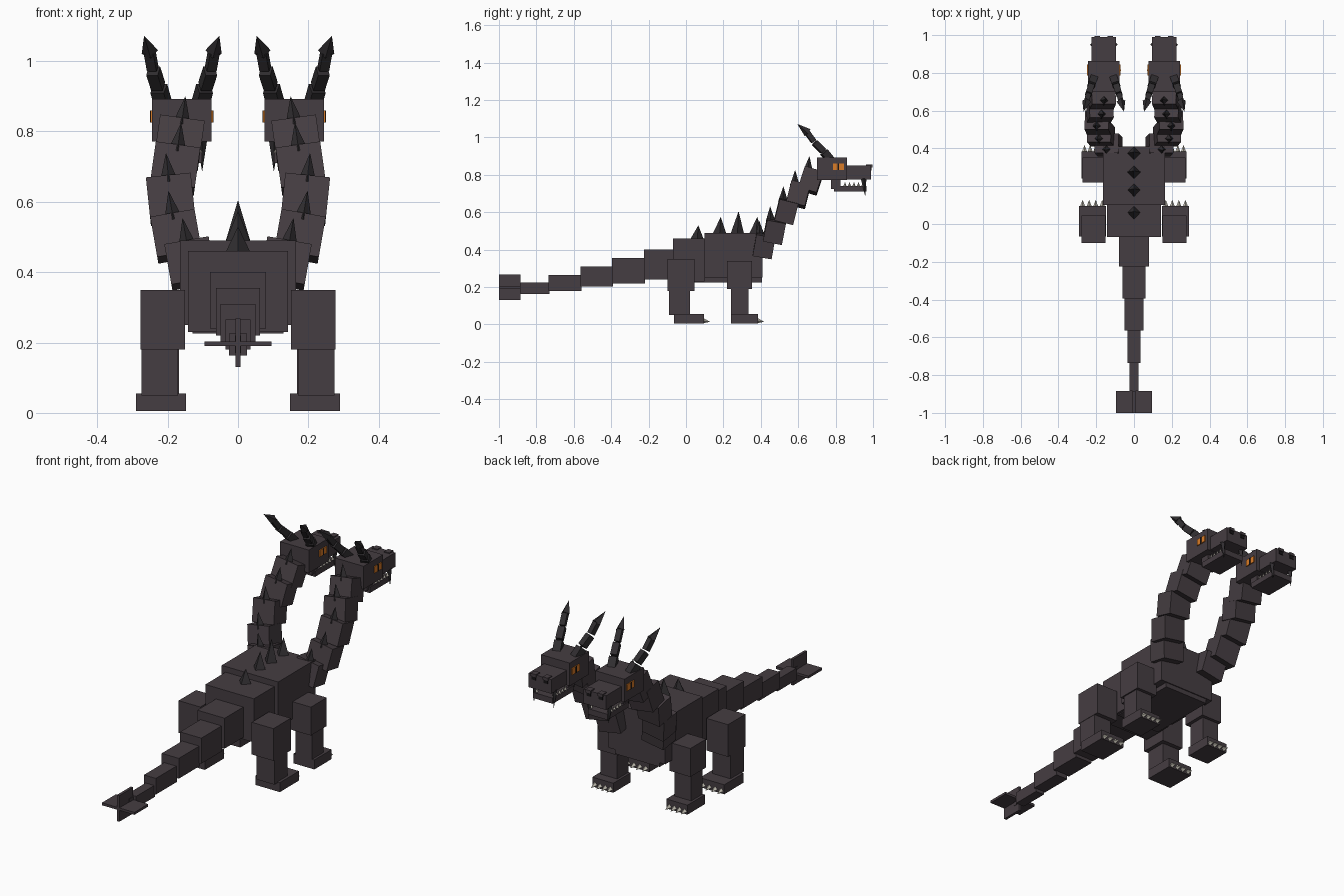
import bpy, bmesh, math
from mathutils import Matrix, Vector

if "Cube" in bpy.data.objects:
    bpy.data.objects.remove(bpy.data.objects["Cube"])


def mat(name, rgb):
    m = bpy.data.materials.new(name)
    m.diffuse_color = (*rgb, 1)
    m.use_nodes = True
    m.node_tree.nodes["Principled BSDF"].inputs["Base Color"].default_value = m.diffuse_color
    return m


HIDE = mat("dark_hide", (0.060, 0.047, 0.054))
HORN = mat("horn_black", (0.030, 0.027, 0.030))
BONE = mat("bone", (0.55, 0.52, 0.45))
EYE = mat("eye_orange", (0.70, 0.20, 0.02))
BLACK = mat("black", (0.008, 0.007, 0.008))


class Part:
    """Collects boxes and spikes into one named mesh, optionally mirrored in x."""

    def __init__(self, name, material, mirror=False):
        self.name, self.material, self.mirror = name, material, mirror
        self.bm = bmesh.new()

    def box(self, x, y, z):
        size = Vector((x[1] - x[0], y[1] - y[0], z[1] - z[0]))
        mid = Vector((x[0] + x[1], y[0] + y[1], z[0] + z[1])) / 2
        return self.tilted(mid, size)

    def tilted(self, mid, size, rot=Matrix.Identity(4)):
        m = Matrix.Translation(mid) @ rot @ Matrix.Diagonal((*size, 1))
        bmesh.ops.create_cube(self.bm, size=1, matrix=m)
        return self

    def spike(self, base, tip, radius):
        base, tip = Vector(base), Vector(tip)
        d = tip - base
        rot = Vector((0, 0, 1)).rotation_difference(d).to_matrix().to_4x4()
        bmesh.ops.create_cone(self.bm, cap_ends=True, segments=4, radius1=radius, radius2=0,
                              depth=d.length, matrix=Matrix.Translation((base + tip) / 2) @ rot)
        return self

    def done(self):
        me = bpy.data.meshes.new(self.name)
        self.bm.to_mesh(me)
        self.bm.free()
        me.materials.append(self.material)
        ob = bpy.data.objects.new(self.name, me)
        bpy.context.collection.objects.link(ob)
        if self.mirror:
            mod = ob.modifiers.new("mirror", 'MIRROR')
            mod.use_mirror_merge = False
        return ob


def sym(w):
    return (-w, w)


# Torso
Part("chest", HIDE).box(sym(.165), (.10, .41), (.25, .49)).done()
Part("hips", HIDE).box(sym(.142), (-.07, .10), (.23, .46)).done()
Part("belly_plate", HIDE).box(sym(.13), (.03, .405), (.225, .255)).done()

# Tail: shrinking blocks, then crossed fins
tail = Part("tail", HIDE)
for y0, y1, w, z0, z1 in [(-.225, -.07, .08, .24, .40), (-.395, -.22, .062, .22, .355),
                          (-.565, -.39, .05, .203, .31), (-.735, -.56, .035, .18, .265),
                          (-.885, -.73, .025, .163, .225), (-.92, -.88, .009, .17, .22)]:
    tail.box(sym(w), (y0, y1), (z0, z1))
tail.done()
Part("tail_fin_upright", HIDE).box(sym(.007), (-1, -.885), (.13, .268)).done()
Part("tail_fin_flat", HIDE).box(sym(.095), (-1, -.885), (.19, .203)).done()

# Back spikes
back = Part("back_spikes", HORN)
for y, z, top in [(.06, .455, .53), (.18, .485, .575), (.275, .485, .605), (.375, .485, .575)]:
    back.spike((0, y, z), (0, y + .006, top), .036)
back.done()

# Legs, feet and claws
leg = Part("hind_legs", HIDE, True)
leg.box((.15, .277), (-.10, .045), (.18, .35))
leg.box((.17, .275), (-.09, .022), (.05, .185)).done()
Part("hind_feet", HIDE, True).box((.148, .29), (-.065, .095), (.005, .055)).done()
leg = Part("front_legs", HIDE, True)
leg.box((.15, .272), (.22, .352), (.19, .34))
leg.box((.168, .265), (.24, .335), (.05, .195)).done()
Part("front_feet", HIDE, True).box((.155, .278), (.24, .385), (.005, .055)).done()
claws = Part("claws", BONE, True)
for x0, x1, y in [(.168, .272, .092), (.172, .262, .382)]:
    for i in range(4):
        x = x0 + (x1 - x0) * i / 3
        claws.spike((x, y, .02), (x, y + .036, .014), .014)
claws.done()

# Necks: stepped tilted blocks, each with a spike on its back
neck = Part("necks", HIDE, True)
spikes = Part("neck_spikes", HORN, True)
for x, y, z, lean, out in [(.135, .417, .425, 10, 10), (.175, .473, .502, 11, 10),
                           (.191, .537, .607, 14, 6), (.180, .600, .694, 14, -8),
                           (.168, .667, .768, 18, -8)]:
    rot = Matrix.Rotation(math.radians(out), 4, 'Y') @ Matrix.Rotation(math.radians(-lean), 4, 'X')
    neck.tilted((x, y, z), (.128, .103, .118), rot)
    c = Vector((x, y, z))
    spikes.spike(c + rot @ Vector((0, -.03, .045)), c + rot @ Vector((0, -.048, .125)), .026)
neck.done()
spikes.done()

# Heads
CX = .16
Part("skulls", HIDE, True).box((CX - .084, CX + .084), (.70, .862), (.772, .893)).done()
Part("snouts", HIDE, True).box((CX - .066, CX + .066), (.85, .99), (.775, .85)).done()
Part("lower_jaws", HIDE, True).box((CX - .057, CX + .057), (.79, .965), (.71, .74)).done()
Part("jaw_hinges", HIDE, True).box((CX - .05, CX + .05), (.775, .825), (.725, .78)).done()

# Teeth and fangs
teeth = Part("teeth", BONE, True)
fangs = Part("fangs", HORN, True)
for s in (-1, 1):
    for i in range(5):
        y = .85 + .024 * i
        teeth.spike((CX + s * .05, y, .738), (CX + s * .05, y, .762), .009)
    fangs.spike((CX + s * .058, .95, .78), (CX + s * .058, .958, .685), .015)
teeth.done()
fangs.done()

# Eyes, pupils and nostrils as thin plates
eyes = Part("eyes", EYE, True)
pupils = Part("pupils", BLACK, True)
nostrils = Part("nostrils", BLACK, True)
for s in (-1, 1):
    x = CX + s * .086
    eyes.box((x - .003, x + .003), (.785, .845), (.825, .86))
    pupils.box((x - .004, x + .004), (.809, .819), (.825, .86))
    nx = CX + s * .035
    nostrils.box((nx - .012, nx + .012), (.988, .993), (.822, .84))
eyes.done()
pupils.done()
nostrils.done()
brow = Part("nose_ridges", HIDE, True)
for s in (-1, 1):
    brow.box((CX + s * .035 - .015, CX + s * .035 + .015), (.962, .996), (.84, .855))
brow.done()

# Horns: chained blocks sweeping up and back, ending in a point
horns = Part("horns", HORN, True)
for s in (-1, 1):
    path = [Vector((CX + s * dx, y, z)) for dx, y, z in
            [(.052, .775, .875), (.066, .735, .925), (.082, .685, .975),
             (.092, .645, 1.03), (.107, .595, 1.072)]]
    for a, b, w in zip(path[:3], path[1:4], (.040, .034, .028)):
        d = b - a
        rot = d.to_track_quat('Z', 'X').to_matrix().to_4x4()
        horns.tilted((a + b) / 2, (w, w, d.length * .88), rot)
    horns.spike(path[3] - (path[4] - path[3]) * .1, path[4], .024)
horns.done()
